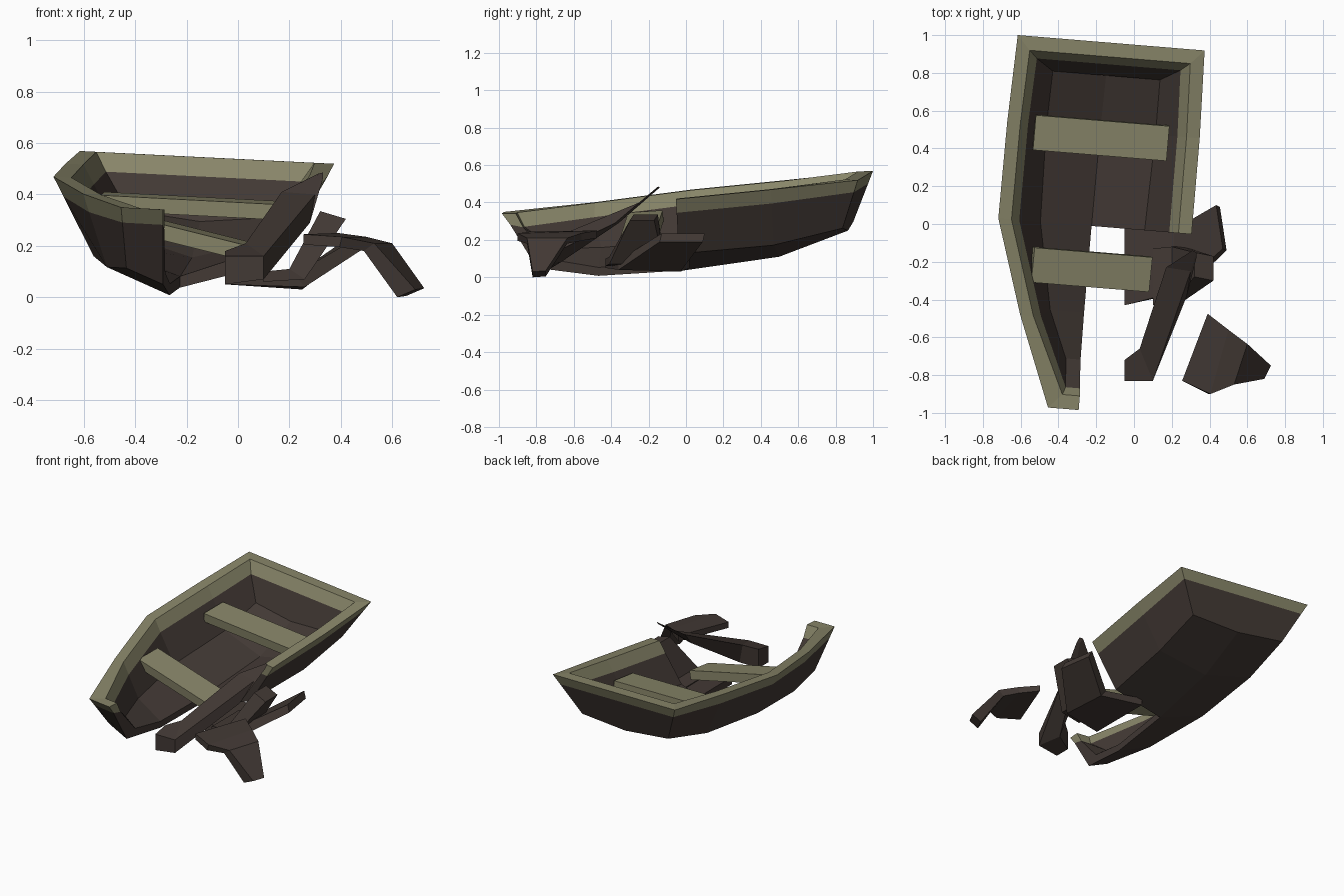
import bpy, bmesh, math
from mathutils import Vector

if "Cube" in bpy.data.objects:
    bpy.data.objects.remove(bpy.data.objects["Cube"])


def material(name, color):
    m = bpy.data.materials.new(name)
    m.diffuse_color = (*color, 1)
    m.use_nodes = True
    m.node_tree.nodes["Principled BSDF"].inputs["Base Color"].default_value = m.diffuse_color
    return m


GREEN = material("weathered_green", (0.245, 0.235, 0.14))
BROWN = material("dark_wood", (0.055, 0.041, 0.035))


def make_object(name, verts, faces, mats, ids=None):
    me = bpy.data.meshes.new(name)
    me.from_pydata([tuple(v) for v in verts], [], faces)
    for m in mats:
        me.materials.append(m)
    if ids:
        for p, i in zip(me.polygons, ids):
            p.material_index = i
    bm = bmesh.new()
    bm.from_mesh(me)
    bmesh.ops.recalc_face_normals(bm, faces=bm.faces)
    bm.to_mesh(me)
    bm.free()
    ob = bpy.data.objects.new(name, me)
    bpy.context.collection.objects.link(ob)
    return ob


# Boat frame: turned and leaning a little to its right
X = Vector((0.995, -0.082, -0.05)).normalized()
Y = Vector((0.083, 0.9965, 0.0)).normalized()
Z = X.cross(Y)
ORIGIN = Vector((-0.228, 0, 0))


def boat(x, y, z):
    return ORIGIN + X * x + Y * y + Z * z


# Hull stations: rim (y, half width, z), chine (y, half width, z), keel z
stations = [
    ((0.965, 0.497, 0.545), (0.87, 0.35, 0.28), 0.25),
    ((0.50, 0.512, 0.495), (0.50, 0.355, 0.19), 0.11),
    ((-0.01, 0.514, 0.444), (-0.01, 0.342, 0.143), 0.037),
    ((-0.51, 0.353, 0.385), (-0.47, 0.25, 0.105), 0.008),
    ((-0.987, 0.163, 0.342), (-0.80, 0.146, 0.106), 0.05),
]
LAST = len(stations) - 1
outer, inner, is_rim = [], [], []


def add_point(x, y, z, ix, iy, iz, rim):
    outer.append(boat(x, y, z))
    inner.append(boat(ix, iy, iz))
    is_rim.append(rim)


# Each station runs: left rim top, rim bottom, chine, keel, then the right side
for i, ((ry, rw, rz), (cy, cw, cz), kz) in enumerate(stations):
    end = -1 if i == 0 else (1 if i == LAST else 0)   # inward along the length
    by, bw, bz = [r + (c - r) * 0.25 for r, c in zip((ry, rw, rz), (cy, cw, cz))]
    half = [
        (rw, ry, rz, rw - 0.07, ry + end * 0.075, rz, True),
        (bw, by, bz, max(rw - 0.115, 0.075), ry + end * 0.115, rz - 0.075, True),
        (cw, cy, cz, cw - 0.065, cy + end * 0.08, cz + 0.045, False),
    ]
    for x, y, z, ix, iy, iz, rim in half:
        add_point(-x, y, z, -ix, iy, iz, rim)
    add_point(0, cy, kz, 0, cy + end * 0.08, kz + 0.045, False)
    for x, y, z, ix, iy, iz, rim in reversed(half):
        add_point(x, y, z, ix, iy, iz, rim)

# Centre points of the flat bow, where it broke in two
ry, rw, rz = stations[LAST][0]
bow_top = len(outer)
add_point(0, ry, rz, 0, ry + 0.075, rz, True)
add_point(0, ry + 0.045, rz - 0.06, 0, ry + 0.115, rz - 0.075, True)

# Outer skin: both sides aft, only the left side forward
skin = []
for i in range(LAST):
    for j in range(6 if i < 2 else 3):
        a = i * 7 + j
        skin.append((a, a + 1, a + 8, a + 7))
skin += [(6, 5, 1, 0), (5, 4, 3, 2, 1)]                   # transom
b = LAST * 7
skin += [(b, b + 1, bow_top + 1, bow_top), (b + 1, b + 2, b + 3, bow_top + 1)]

# Inner skin, and walls along every open or broken edge
n = len(outer)
edges = {}
for f in skin:
    for p, q in zip(f, f[1:] + f[:1]):
        edges.setdefault(frozenset((p, q)), []).append((p, q))
walls = [(q, p, p + n, q + n) for e in edges.values() if len(e) == 1 for p, q in e]
faces = skin + [tuple(v + n for v in reversed(f)) for f in skin] + walls
ids = [0 if all(is_rim[v % n] for v in f) else 1 for f in faces]
hull = make_object("broken_hull", outer + inner, faces, [GREEN, BROWN], ids)
bm = bmesh.new()
bm.from_mesh(hull.data)
bmesh.ops.delete(bm, geom=[v for v in bm.verts if not v.link_faces], context='VERTS')
bm.to_mesh(hull.data)
bm.free()


# Seats
def seat(name, size, centre, roll):
    bpy.ops.mesh.primitive_cube_add(size=1, location=centre)
    ob = bpy.context.object
    ob.name = name
    ob.scale = size
    ob.rotation_euler = (math.radians(4), math.radians(roll), math.radians(-4.7))
    ob.data.materials.append(GREEN)


seat("rear_seat", (0.71, 0.185, 0.06), (-0.175, 0.457, 0.355), 3)
seat("front_seat", (0.645, 0.185, 0.06), (-0.23, -0.24, 0.245), 14)


# Broken planks: four-cornered rings joined end to end
def loft(name, rings):
    verts = [v for r in rings for v in r]
    m = len(rings)
    fs = [(0, 1, 2, 3), tuple(range(4 * m - 1, 4 * m - 5, -1))]
    for i in range(m - 1):
        for k in range(4):
            a, c = 4 * i + k, 4 * i + (k + 1) % 4
            fs.append((a, c, c + 4, a + 4))
    return make_object(name, verts, fs, [BROWN])


def bent_plate(name, rows):
    rings = []
    for a, c, off in rows:
        a, c, off = Vector(a), Vector(c), Vector(off)
        rings.append((a, c, c + off, a + off))
    return loft(name, rings)


bent_plate("floor_fragment", [
    ((-0.05, 0.02, 0.10), (-0.05, -0.43, 0.10), (0, 0, -0.05)),
    ((0.21, -0.03, 0.08), (0.22, -0.36, 0.09), (0.04, 0, -0.05)),
    ((0.435, 0.10, 0.235), (0.47, -0.13, 0.235), (0.02, -0.01, -0.045)),
])
bent_plate("side_fragment", [
    ((0.10, -0.13, 0.10), (0.10, -0.43, 0.10), (0, 0, -0.04)),
    ((0.20, -0.12, 0.11), (0.20, -0.41, 0.11), (0.06, 0, -0.04)),
    ((0.32, -0.15, 0.335), (0.32, -0.28, 0.335), (0.10, -0.02, -0.03)),
])
bent_plate("loose_fragment", [
    ((0.39, -0.475, 0.25), (0.255, -0.83, 0.245), (0, 0, -0.04)),
    ((0.50, -0.56, 0.235), (0.405, -0.90, 0.235), (-0.01, 0, -0.04)),
    ((0.60, -0.635, 0.21), (0.53, -0.85, 0.21), (-0.04, 0, -0.03)),
    ((0.725, -0.75, 0.035), (0.69, -0.82, 0.03), (-0.07, 0, -0.03)),
])
loft("leaning_plank", [
    ((-0.05, -0.72, 0.18), (-0.05, -0.83, 0.16), (-0.05, -0.83, 0.05), (-0.05, -0.72, 0.05)),
    ((0.03, -0.66, 0.21), (0.10, -0.83, 0.16), (0.10, -0.83, 0.07), (0.06, -0.67, 0.08)),
    ((0.17, -0.23, 0.41), (0.30, -0.25, 0.40), (0.28, -0.38, 0.29), (0.21, -0.36, 0.29)),
    ((0.31, -0.14, 0.48), (0.33, -0.15, 0.485), (0.33, -0.18, 0.46), (0.31, -0.17, 0.46)),
])
